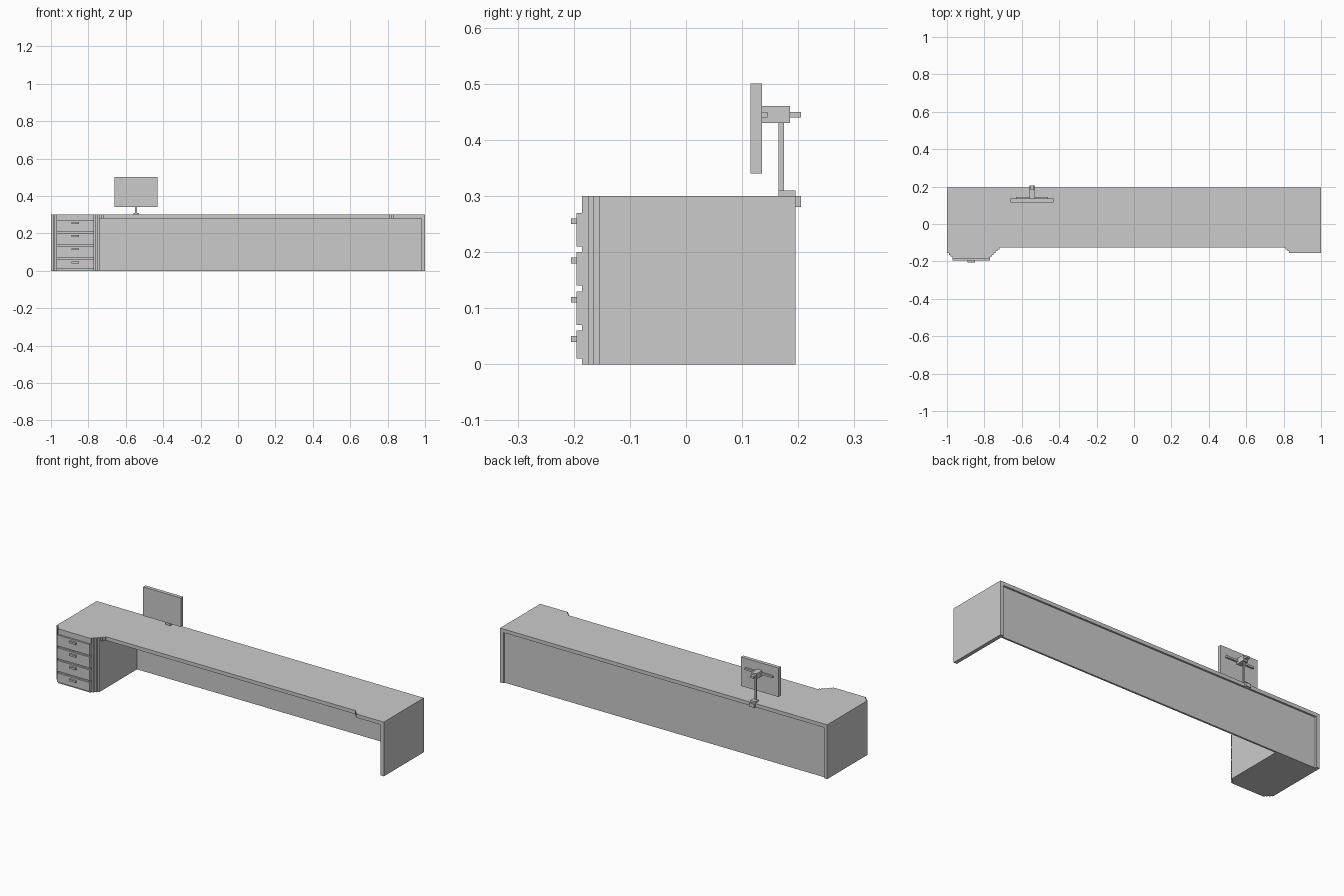
import bpy, bmesh

if "Cube" in bpy.data.objects:
    bpy.data.objects.remove(bpy.data.objects["Cube"])


def prism(name, outline, z0, z1):
    """Extrude a flat outline (x, y) between two heights."""
    bm = bmesh.new()
    face = bm.faces.new([bm.verts.new((x, y, z0)) for x, y in outline])
    ext = bmesh.ops.extrude_face_region(bm, geom=[face])
    verts = [g for g in ext["geom"] if isinstance(g, bmesh.types.BMVert)]
    bmesh.ops.translate(bm, verts=verts, vec=(0, 0, z1 - z0))
    bmesh.ops.recalc_face_normals(bm, faces=bm.faces)
    mesh = bpy.data.meshes.new(name)
    bm.to_mesh(mesh)
    bm.free()
    obj = bpy.data.objects.new(name, mesh)
    bpy.context.collection.objects.link(obj)
    return obj


def box(name, x, y, z):
    return prism(name, [(x[0], y[0]), (x[1], y[0]), (x[1], y[1]), (x[0], y[1])], *z)


def stairs(x, y, dy, n):
    """Stepped diagonal: n risers of 0.01, moving right."""
    pts = []
    for i in range(n):
        px = x + 0.01 * i
        pts += [(px, y + dy * i), (px, y + dy * (i + 1))]
    return pts


S = 0.01
BACK, FRONT = 0.195, -0.185
left_corner = [(-1, -0.155)] + stairs(-0.99, -0.155, -S, 3)

# Desk top with stepped transitions at both ends
prism("desk_top",
      [(-1, BACK)] + left_corner + stairs(-0.77, FRONT, S, 6)
      + stairs(0.81, -0.125, -S, 3) + [(1, -0.155), (1, BACK)], 0.28, 0.30)

# Drawer cabinet, with its side panel reaching past the back panel
prism("drawer_cabinet",
      [(-1, BACK)] + left_corner + stairs(-0.77, FRONT, S, 4)
      + [(-0.74, 0.185), (-0.98, 0.185), (-0.98, BACK)], 0, 0.28)

# Right end panel and recessed back panel
box("right_side_panel", (0.98, 1), (-0.155, BACK), (0, 0.28))
box("back_panel", (-0.74, 0.98), (0.175, 0.185), (0, 0.28))

# Drawers and handles
for i, (z0, z1) in enumerate([(0.01, 0.06), (0.07, 0.13), (0.14, 0.20), (0.21, 0.27)]):
    box(f"drawer_front_{i + 1}", (-0.97, -0.77), (-0.195, FRONT), (z0, z1))
    box(f"drawer_handle_{i + 1}", (-0.89, -0.85), (-0.205, -0.195), (z1 - 0.02, z1 - 0.01))

# Monitor and its clamped stand
MX = -0.545


def centred(name, half, y, z):
    return box(name, (MX - half, MX + half), y, z)


centred("monitor_screen", 0.115, (0.115, 0.135), (0.34, 0.50))
centred("monitor_mount_bar", 0.085, (0.135, 0.145), (0.44, 0.45))
centred("monitor_arm", 0.015, (0.135, 0.185), (0.43, 0.46))
centred("arm_knob", 0.01, (0.185, 0.205), (0.44, 0.45))
centred("monitor_post", 0.005, (0.165, 0.175), (0.31, 0.43))
centred("clamp_base", 0.015, (0.165, 0.195), (0.30, 0.31))
centred("clamp_hook", 0.015, (0.195, 0.205), (0.28, 0.30))
